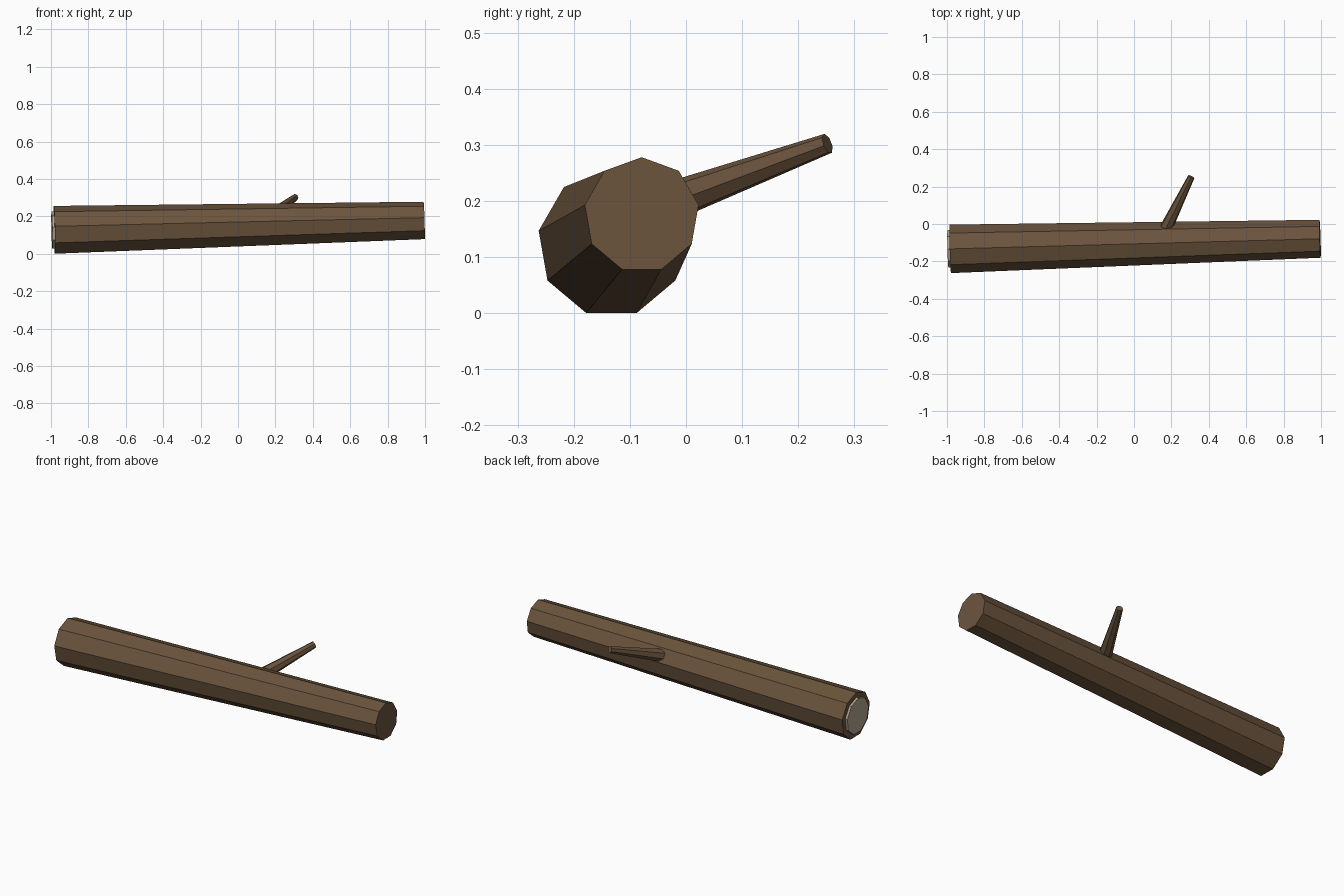
import bpy, bmesh, math
from mathutils import Vector

if "Cube" in bpy.data.objects:
    bpy.data.objects.remove(bpy.data.objects["Cube"])


def material(name, rgb):
    m = bpy.data.materials.new(name)
    m.diffuse_color = (*rgb, 1)
    m.use_nodes = True
    m.node_tree.nodes["Principled BSDF"].inputs["Base Color"].default_value = m.diffuse_color
    return m


bark = material("bark_brown", (0.145, 0.088, 0.046))
cut_wood = material("pale_cut_wood", (0.45, 0.37, 0.27))


def tapered(name, start, end, r_start, r_end, sides, mat):
    """Capped, flat-sided taper between two points, one corner pointing up."""
    start, end = Vector(start), Vector(end)
    axis = (end - start).normalized()
    side = axis.cross(Vector((0, 0, 1))).normalized()
    up = side.cross(axis)
    bm = bmesh.new()
    rings = []
    for centre, r in ((start, r_start), (end, r_end)):
        ring = []
        for i in range(sides):
            a = 2 * math.pi * i / sides
            ring.append(bm.verts.new(centre + r * (up * math.cos(a) + side * math.sin(a))))
        rings.append(ring)
        bm.faces.new(ring)
    for i in range(sides):
        j = (i + 1) % sides
        bm.faces.new((rings[0][i], rings[0][j], rings[1][j], rings[1][i]))
    bmesh.ops.recalc_face_normals(bm, faces=bm.faces)
    mesh = bpy.data.meshes.new(name)
    bm.to_mesh(mesh)
    bm.free()
    mesh.materials.append(mat)
    obj = bpy.data.objects.new(name, mesh)
    bpy.context.collection.objects.link(obj)
    return obj


# Main log, thicker at the left end
left = Vector((-0.982, -0.133, 0.124))
right = Vector((0.995, -0.079, 0.175))
tapered("log", left, right, 0.1316, 0.103, 9, bark)

# Pale sawn disc on the thick end
axis = (right - left).normalized()
tapered("cut_disc", left - axis * 0.013, left + axis * 0.005, 0.102, 0.102, 9, cut_wood)

# Side branch stub, rooted inside the log
tapered("branch", (0.148, -0.07, 0.183), (0.306, 0.252, 0.302), 0.038, 0.0185, 7, bark)
